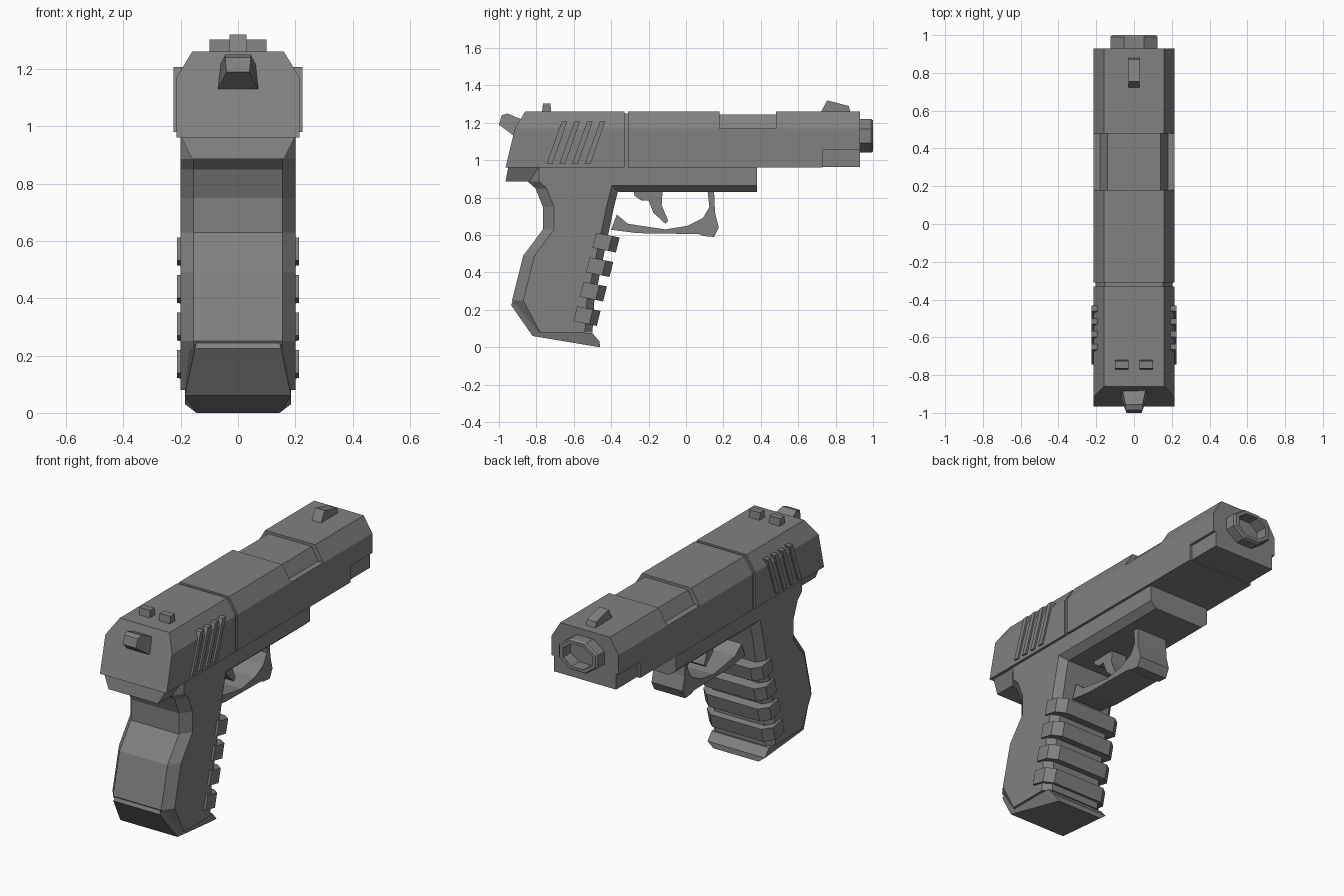
import bpy, bmesh, math

cube = bpy.data.objects.get("Cube")
if cube:
    bpy.data.objects.remove(cube, do_unlink=True)

GREY = (0.22, 0.22, 0.22, 1)
metal = bpy.data.materials.new("dark_grey")
metal.use_nodes = True
metal.diffuse_color = GREY
metal.node_tree.nodes["Principled BSDF"].inputs["Base Color"].default_value = GREY
metal.node_tree.nodes["Principled BSDF"].inputs["Roughness"].default_value = 0.7


def loft(name, rings, closed=False):
    """Skin a list of rings; cap the ends, or join last to first if closed."""
    bm = bmesh.new()
    vs = [[bm.verts.new(p) for p in ring] for ring in rings]
    n = len(vs[0])
    pairs = list(zip(vs, vs[1:])) + ([(vs[-1], vs[0])] if closed else [])
    for a, b in pairs:
        for i in range(n):
            j = (i + 1) % n
            bm.faces.new((a[i], a[j], b[j], b[i]))
    if not closed:
        bm.faces.new(vs[0])
        bm.faces.new(vs[-1])
    bmesh.ops.recalc_face_normals(bm, faces=bm.faces)
    mesh = bpy.data.meshes.new(name)
    bm.to_mesh(mesh)
    bm.free()
    mesh.materials.append(metal)
    ob = bpy.data.objects.new(name, mesh)
    bpy.context.collection.objects.link(ob)
    return ob


def prism(name, outline, half, centre=0):
    """Side outline of (y, z) or (y, z, half width) spread along x."""
    pts = [(p[0], p[1], p[2] if len(p) > 2 else half) for p in outline]
    return loft(name, [[(centre + s * h, y, z) for y, z, h in pts] for s in (-1, 1)])


def section(y, side=0.215, top=0.16, roof=1.26, base=0.96, rake=(0, 0, 0)):
    """Slide cross-section with chamfered shoulders; rake tilts it by height."""
    a, b, c = (y + r for r in rake)
    return [(-side, a, base), (-side, b, 1.17), (-top, c, roof),
            (top, c, roof), (side, b, 1.17), (side, a, base)]


# Slide: raked rear, thin groove, body, lowered ejection port, front
loft("slide", [
    section(-0.965, rake=(0, 0.05, 0.105)),
    section(-0.33),
    section(-0.33, 0.205, 0.153, 1.25, 0.965),
    section(-0.31, 0.205, 0.153, 1.25, 0.965),
    section(-0.31), section(0.18),
    section(0.18, 0.18, 0.14, 1.245, 1.0),
    section(0.48, 0.18, 0.14, 1.245, 1.0),
    section(0.48), section(0.73)])
prism("slide_port_sides", [(0.18, 0.96), (0.48, 0.96), (0.48, 1.17), (0.18, 1.17)], 0.215)
loft("slide_front", [section(y, base=1.055) for y in (0.73, 0.93)])
prism("slide_front_recess", [(0.73, 0.965), (0.93, 0.965), (0.93, 1.055), (0.73, 1.055)], 0.2)


# Muzzle: eight-sided tube
def octagon(y, rx, rz):
    angles = [math.pi / 8 + i * math.pi / 4 for i in range(8)]
    return [(rx * math.cos(a), y, 1.13 + rz * math.sin(a)) for a in angles]


loft("muzzle", [octagon(0.92, 0.135, 0.097), octagon(0.99, 0.135, 0.097),
                octagon(1.0, 0.125, 0.09), octagon(1.0, 0.1, 0.072),
                octagon(0.92, 0.1, 0.072)], closed=True)

# Sights and hammer
prism("front_sight", [(0.72, 1.255), (0.755, 1.32), (0.87, 1.29), (0.88, 1.255)], 0.03)
for s, side in ((1, "left"), (-1, "right")):
    prism("rear_sight_" + side, [(-0.77, 1.255), (-0.765, 1.302), (-0.725, 1.302),
                                 (-0.72, 1.255)], 0.035, s * 0.065)
prism("hammer", [(-1.0, 1.19, 0.04), (-0.985, 1.24, 0.045), (-0.955, 1.25, 0.045),
                 (-0.86, 1.21, 0.065), (-0.84, 1.17, 0.07), (-0.92, 1.13, 0.07)], 0.06)

# Slanted grip ridges on both sides of the slide
for s, side in ((1, "left"), (-1, "right")):
    for i in range(4):
        y = -0.665 + i * 0.068
        prism(f"slide_ridge_{side}_{i + 1}",
              [(y - 0.08, 0.98), (y - 0.05, 0.98), (y + 0.03, 1.207), (y, 1.207)],
              0.0175, s * 0.2075)


# Frame: under-barrel rail with chamfered lower edges
def rail(y_top, y_low):
    return [(-0.2, y_top, 0.965), (-0.2, y_top, 0.865), (-0.16, y_low, 0.83),
            (0.16, y_low, 0.83), (0.2, y_top, 0.865), (0.2, y_top, 0.965)]


loft("frame_rail", [rail(-0.4, -0.36), rail(0.38, 0.38)])
prism("frame_tang", [(-0.95, 0.965, 0.2), (-0.965, 0.885, 0.16),
                     (-0.7, 0.885, 0.16), (-0.7, 0.965, 0.2)], 0.2)


# Grip: eight-sided rings following the curved back and raked front
def grip_ring(z, back, front, chamfer=0.06):
    half = [(0.155, back), (0.2, back + chamfer), (0.2, front - 0.04), (0.16, front)]
    return [(x, y, z) for x, y in half] + [(-x, y, z) for x, y in reversed(half)]


loft("grip", [grip_ring(*r) for r in (
    (0.965, -0.845, -0.335), (0.885, -0.845, -0.355), (0.85, -0.805, -0.36),
    (0.75, -0.765, -0.385), (0.63, -0.765, -0.41), (0.49, -0.87, -0.44),
    (0.25, -0.93, -0.49), (0.08, -0.82, -0.5, 0.04))])

# Base plate with a forward toe
prism("base_plate", [(-0.92, 0.26, 0.14), (-0.935, 0.225, 0.15), (-0.82, 0.06),
                     (-0.46, 0.0, 0.145), (-0.462, 0.03), (-0.5, 0.075), (-0.8, 0.095),
                     (-0.89, 0.22, 0.17)], 0.185)

# Finger ridges wrapped around the front of the grip
for i in range(4):
    dy, dz = -0.034 * i, -0.131 * i

    def band(y, z):
        half = [(0.213, y), (0.213, y + 0.085), (0.165, y + 0.125)]
        pts = half + [(-x, v) for x, v in reversed(half)]
        return [(x, v + dy, z + dz - 0.2 * (v - y)) for x, v in pts]

    loft(f"finger_ridge_{i + 1}", [band(-0.48, 0.612), band(-0.5, 0.532)])

# Trigger guard and trigger
prism("trigger_guard", [
    (-0.37, 0.71), (-0.31, 0.66), (-0.11, 0.63), (0.01, 0.65), (0.09, 0.69),
    (0.125, 0.75), (0.115, 0.84), (0.15, 0.84), (0.155, 0.72), (0.175, 0.64),
    (0.15, 0.59), (0.09, 0.595), (0.07, 0.605), (-0.26, 0.61), (-0.4, 0.628)], 0.1)
prism("trigger", [
    (-0.28, 0.84), (-0.275, 0.81), (-0.24, 0.785), (-0.2, 0.785), (-0.175, 0.72),
    (-0.11, 0.66), (-0.095, 0.675), (-0.13, 0.76), (-0.125, 0.84)], 0.05)
